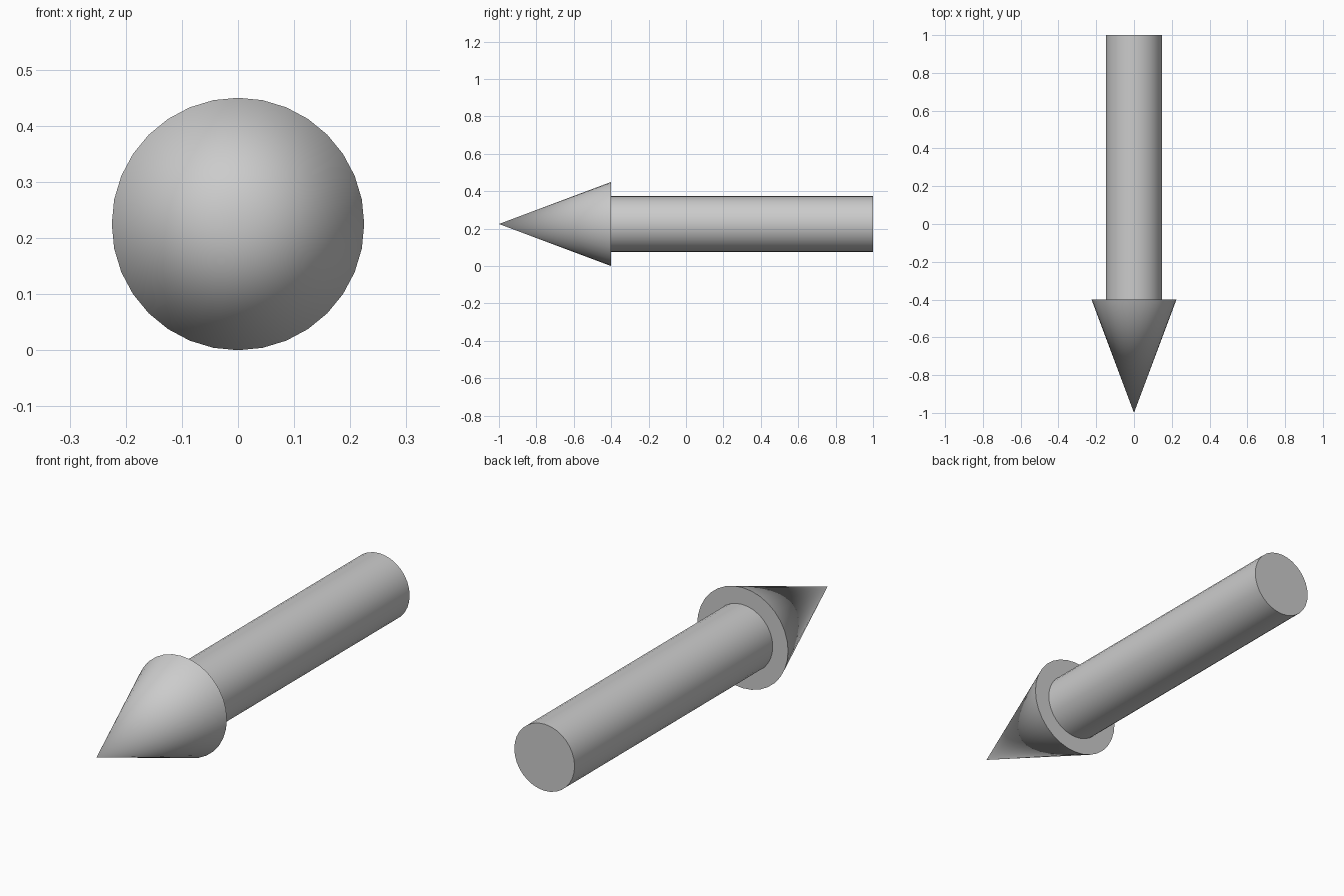
import bpy
from math import radians, pi

if "Cube" in bpy.data.objects:
    bpy.data.objects.remove(bpy.data.objects["Cube"])

AXIS_Z = 0.225
SIDES = 32


def lathe_part(name, r_front, r_back, y_front, y_back):
    """Round part lying along y, running from y_front to y_back."""
    bpy.ops.mesh.primitive_cone_add(
        vertices=SIDES, radius1=r_back, radius2=r_front,
        depth=y_back - y_front,
        location=(0, (y_front + y_back) / 2, AXIS_Z),
        rotation=(pi / 2, 0, 0))
    obj = bpy.context.object
    obj.name = name
    bpy.ops.object.transform_apply(location=True, rotation=True, scale=True)
    bpy.ops.object.shade_smooth_by_angle(angle=radians(30))
    return obj


# Pointed head
lathe_part("arrow_head", 0.0, 0.225, -1.0, -0.4)

# Straight shaft
lathe_part("arrow_shaft", 0.149, 0.149, -0.4, 1.0)
